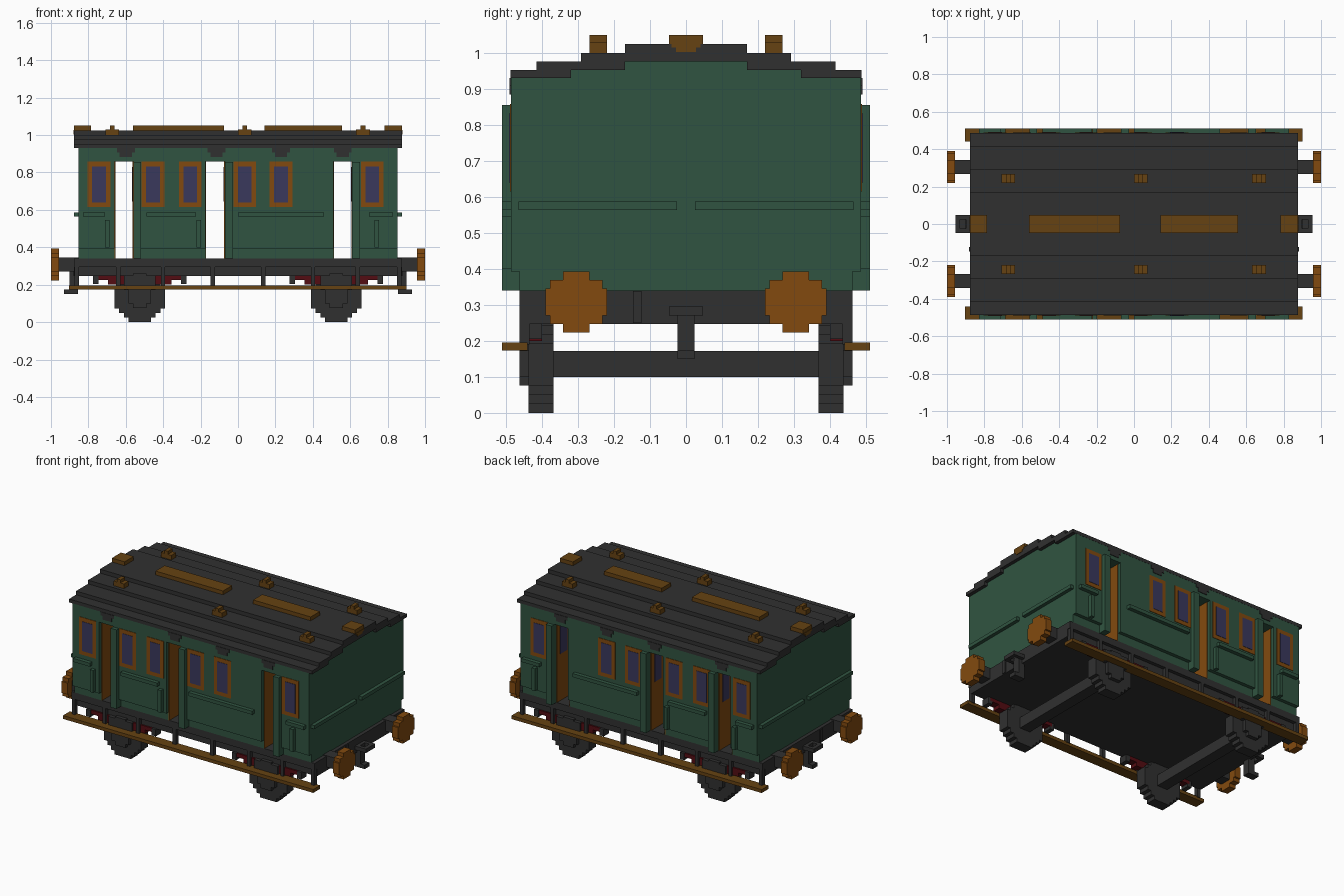
import bpy, bmesh

cube = bpy.data.objects.get("Cube")
if cube:
    bpy.data.objects.remove(cube, do_unlink=True)


def material(name, srgb):
    lin = [((c / 255 + 0.055) / 1.055) ** 2.4 if c > 10 else c / 255 / 12.92 for c in srgb]
    m = bpy.data.materials.new(name)
    m.use_nodes = True
    m.diffuse_color = (*lin, 1)
    bsdf = m.node_tree.nodes["Principled BSDF"]
    bsdf.inputs["Base Color"].default_value = (*lin, 1)
    bsdf.inputs["Roughness"].default_value = 0.8
    return m


GREEN = material("carriage green", (48, 84, 65))
DARK = material("charcoal", (48, 48, 48))
ORANGE = material("orange wood", (130, 74, 15))
BROWN = material("plank brown", (102, 66, 18))
GLASS = material("window blue", (58, 56, 92))
RED = material("spring red", (84, 12, 18))


def part(name, mat, boxes, mirror_x=False, mirror_y=False):
    """One object from boxes (x0, x1, y0, y1, z0, z1), optionally mirrored."""
    if mirror_x:
        boxes = boxes + [(-b[1], -b[0], *b[2:]) for b in boxes]
    if mirror_y:
        boxes = boxes + [(b[0], b[1], -b[3], -b[2], b[4], b[5]) for b in boxes]
    bm = bmesh.new()
    for x0, x1, y0, y1, z0, z1 in boxes:
        vs = bmesh.ops.create_cube(bm, size=1)["verts"]
        for v in vs:
            v.co = ((x0 + x1) / 2 + v.co.x * (x1 - x0),
                    (y0 + y1) / 2 + v.co.y * (y1 - y0),
                    (z0 + z1) / 2 + v.co.z * (z1 - z0))
    me = bpy.data.meshes.new(name)
    bm.to_mesh(me)
    bm.free()
    me.materials.append(mat)
    ob = bpy.data.objects.new(name, me)
    bpy.context.collection.objects.link(ob)
    return ob


SIDE, PROUD, END = 0.486, 0.511, 0.853
FLOOR, HEAD, EAVES = 0.34, 0.858, 0.93

# Body blocks between the three cross passages
gaps = [(-0.66, -0.56), (-0.175, -0.07), (0.51, 0.61)]
edges = [-END] + [e for g in gaps for e in g] + [END]
blocks = list(zip(edges[0::2], edges[1::2]))
part("body_blocks", GREEN,
     [(a, b, -SIDE, SIDE, 0.393, HEAD) for a, b in blocks] +
     [(a, b, -0.463, 0.463, FLOOR, 0.393) for a, b in blocks])
part("body_header", GREEN, [(-END, END, -SIDE, SIDE, HEAD, EAVES),
                            (-END, END, -0.32, 0.32, EAVES, 0.952),
                            (-END, END, -0.17, 0.17, 0.952, 0.976)])

# Passage linings and the glass of the folded doors
part("passage_lining", ORANGE,
     [(a, a + 0.004, -0.463, 0.463, FLOOR, HEAD) for a, b in gaps] +
     [(b - 0.004, b, -0.463, 0.463, FLOOR, HEAD) for a, b in gaps])
part("door_glass", GLASS,
     [(b - 0.007, b - 0.002, 0.36, 0.43, 0.645, 0.83) for a, b in gaps], mirror_y=True)
part("door_posts", GREEN,
     [(b, b + 0.042, 0.46, PROUD, FLOOR, HEAD - 0.003) for a, b in gaps], mirror_y=True)

# Windows
windows = [-0.743, -0.455, -0.255, 0.036, 0.23, 0.718]
part("window_frames", ORANGE,
     [(x - 0.061, x + 0.061, SIDE - 0.01, SIDE + 0.003, 0.615, HEAD) for x in windows],
     mirror_y=True)
part("window_panes", GLASS,
     [(x - 0.037, x + 0.037, SIDE - 0.01, SIDE + 0.005, 0.64, 0.832) for x in windows],
     mirror_y=True)

# Waist mouldings and grab handles
part("side_mouldings", GREEN,
     [(a, b, SIDE - 0.01, PROUD, 0.564, 0.587)
      for a, b in [(-0.83, -0.71), (-0.49, -0.225), (0, 0.46), (0.7, 0.83)]], mirror_y=True)
part("end_mouldings", GREEN, [(END - 0.01, 0.876, 0.025, 0.465, 0.564, 0.587)],
     mirror_x=True, mirror_y=True)
part("grab_handles", GREEN,
     [(x, x + 0.024, SIDE - 0.01, PROUD, 0.4, 0.545) for x in (-0.71, -0.222, 0.73)],
     mirror_y=True)

# Stepped roof
RX = 0.876
part("roof", DARK,
     [(-RX, RX, 0.32, 0.487, EAVES, 0.952), (-RX, RX, 0.17, 0.415, 0.952, 0.976),
      (-RX, RX, 0, 0.292, 0.976, 1.0), (-RX, RX, 0, 0.17, 1.0, 1.025)], mirror_y=True)
part("eaves_brackets", DARK,
     [(x - w, x + w, SIDE - 0.02, SIDE + 0.004, z, EAVES)
      for x in (-0.6, -0.115, 0.23, 0.56) for w, z in ((0.048, 0.908), (0.033, 0.884))],
     mirror_y=True)
part("roof_planks", BROWN,
     [(a, b, -0.047, 0.047, 1.025, 1.05)
      for a, b in [(-RX, -0.785), (-0.562, -0.075), (0.142, 0.557), (0.782, RX)]])
part("plank_ends", BROWN, [(0.85, RX + 0.003, -0.028, 0.028, 1.002, 1.026),
                           (0.85, RX + 0.003, -0.04, 0.04, 1.014, 1.026)], mirror_x=True)
part("roof_vents", BROWN,
     [(x - w, x + w, 0.22, 0.268, 0.99, z) for x in (-0.672, 0.036, 0.668)
      for w, z in ((0.037, 1.03), (0.0125, 1.05))], mirror_y=True)

# Underframe
part("underframe", DARK, [(-RX, RX, -0.463, 0.463, 0.295, FLOOR),
                          (-RX, RX, -0.44, 0.44, 0.247, 0.296)])
part("step_hangers", DARK,
     [(x - 0.011, x + 0.011, 0.435, 0.463, 0.19, 0.3) for x in (0.135, 0.4, 0.64, 0.862)],
     mirror_x=True, mirror_y=True)
part("footboards", BROWN, [(-0.903, 0.9, 0.44, PROUD, 0.173, 0.195)], mirror_y=True)
part("brake_pipe", DARK, [(RX - 0.01, RX + 0.006, -0.147, -0.124, 0.25, 0.338)], mirror_x=True)

# Couplings: a flat ring with a hanging hook
part("couplings", DARK,
     [(0.87, 0.897, -0.047, 0.047, 0.27, 0.295), (0.93, 0.955, -0.047, 0.047, 0.27, 0.295),
      (0.89, 0.94, 0.024, 0.047, 0.27, 0.295), (0.89, 0.94, -0.047, -0.024, 0.27, 0.295),
      (RX - 0.02, 0.9, -0.024, 0.024, 0.15, 0.275),
      (0.89, 0.93, -0.024, 0.024, 0.15, 0.175)], mirror_x=True)

# Buffers with stepped round heads
part("buffer_heads", ORANGE,
     [(0.956, 1.0, 0.305 - w, 0.305 + w, 0.308 - h, 0.308 + h)
      for w, h in ((0.085, 0.037), (0.073, 0.061), (0.037, 0.085))],
     mirror_x=True, mirror_y=True)
part("buffer_shafts", DARK, [(0.85, 0.957, 0.268, 0.342, 0.271, 0.345)],
     mirror_x=True, mirror_y=True)

# Stepped wheels, axles, axle boxes and leaf springs
AX, AZ = 0.525, 0.134
part("wheels", DARK,
     [(AX - w, AX + w, 0.368, 0.438, AZ - h, AZ + h)
      for w, h in ((0.06, 0.134), (0.085, 0.11), (0.11, 0.085), (0.134, 0.06))],
     mirror_x=True, mirror_y=True)
part("axles", DARK, [(AX - 0.037, AX + 0.037, -0.37, 0.37, 0.1, 0.172)], mirror_x=True)
part("axle_boxes", DARK,
     [(AX - w, AX + w, 0.43, 0.463, a, b)
      for w, a, b in ((0.037, 0.076, 0.26), (0.061, 0.1, 0.172), (0.085, 0.172, 0.25))],
     mirror_x=True, mirror_y=True)
part("leaf_springs", RED,
     [(AX - w, AX + w, 0.4, 0.45, a, b)
      for w, a, b in ((0.235, 0.224, 0.249), (0.17, 0.2, 0.225))],
     mirror_x=True, mirror_y=True)
part("spring_shackles", DARK,
     [(AX + d - 0.015, AX + d + 0.015, 0.4, 0.455, 0.205, 0.25) for d in (-0.235, 0.235)],
     mirror_x=True, mirror_y=True)
